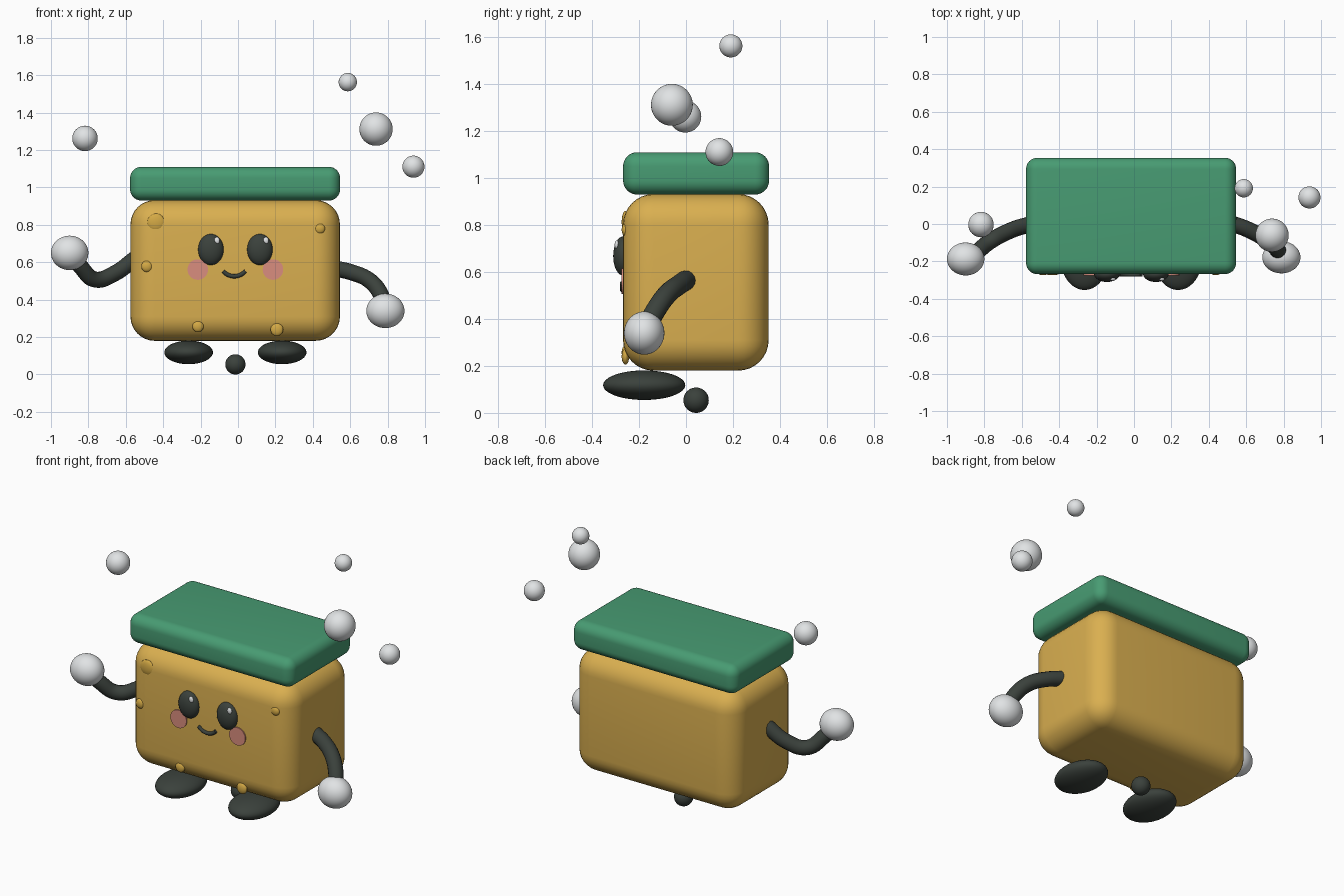
import bpy, math

if "Cube" in bpy.data.objects:
    bpy.data.objects.remove(bpy.data.objects["Cube"])

def material(name, rgb):
    m = bpy.data.materials.new(name)
    m.diffuse_color = (*rgb, 1)
    m.use_nodes = True
    m.node_tree.nodes["Principled BSDF"].inputs["Base Color"].default_value = m.diffuse_color
    return m

GOLD = material("golden_yellow", (0.70, 0.43, 0.08))
PORE = material("deep_gold", (0.66, 0.40, 0.06))
GREEN = material("green", (0.064, 0.33, 0.17))
DARK = material("charcoal", (0.043, 0.053, 0.045))
WHITE = material("soft_white", (0.75, 0.77, 0.78))
PINK = material("blush_pink", (0.70, 0.27, 0.21))

def finish(ob, name, mat):
    ob.name = name
    ob.data.materials.clear()
    ob.data.materials.append(mat)
    return ob

def rounded_box(name, lo, hi, radius, mat):
    mid = [(a + b) / 2 for a, b in zip(lo, hi)]
    bpy.ops.mesh.primitive_cube_add(size=1, location=mid)
    ob = finish(bpy.context.object, name, mat)
    ob.scale = [b - a for a, b in zip(lo, hi)]
    bpy.ops.object.transform_apply(location=False, rotation=False, scale=True)
    bev = ob.modifiers.new("round_edges", 'BEVEL')
    bev.width, bev.segments = radius, 8
    bpy.ops.object.modifier_apply(modifier=bev.name)
    bpy.ops.object.shade_smooth_by_angle(angle=math.radians(40))
    return ob

def ellipsoid(name, loc, radii, mat):
    bpy.ops.mesh.primitive_uv_sphere_add(segments=40, ring_count=24, radius=1, location=loc)
    ob = finish(bpy.context.object, name, mat)
    ob.scale = radii
    bpy.ops.object.transform_apply(location=False, rotation=False, scale=True)
    bpy.ops.object.shade_smooth()
    return ob

def tube(name, points, radius, mat):
    cu = bpy.data.curves.new(name, 'CURVE')
    cu.dimensions = '3D'
    cu.bevel_depth, cu.bevel_resolution = radius, 6
    cu.use_fill_caps = True
    cu.resolution_u = 10
    sp = cu.splines.new('BEZIER')
    sp.bezier_points.add(len(points) - 1)
    for bp, p in zip(sp.bezier_points, points):
        bp.co = p
        bp.handle_left_type = bp.handle_right_type = 'AUTO'
    ob = bpy.data.objects.new(name, cu)
    bpy.context.collection.objects.link(ob)
    bpy.ops.object.select_all(action='DESELECT')
    ob.select_set(True)
    bpy.context.view_layer.objects.active = ob
    bpy.ops.object.convert(target='MESH')
    ob = finish(bpy.context.object, name, mat)
    bpy.ops.object.shade_smooth_by_angle(angle=math.radians(50))
    return ob

FRONT = -0.268   # front face of the body
CX = -0.014      # centre line of the body

# Body and lid
rounded_box("body", (-0.575, FRONT, 0.18), (0.545, 0.352, 0.932), 0.13, GOLD)
rounded_box("lid", (-0.577, FRONT, 0.93), (0.546, 0.354, 1.11), 0.06, GREEN)

# Face and feet, repeated on both sides
for side, s in (("left", -1), ("right", 1)):
    ex = CX + s * 0.131
    ellipsoid(side + "_eye", (ex, FRONT, 0.668), (0.068, 0.042, 0.083), DARK)
    ellipsoid(side + "_eye_glint", (ex + 0.032, FRONT - 0.027, 0.716),
              (0.015, 0.009, 0.019), WHITE)
    bpy.ops.mesh.primitive_cylinder_add(vertices=40, radius=0.055, depth=0.008,
                                        location=(CX + s * 0.201, FRONT - 0.003, 0.561),
                                        rotation=(math.pi / 2, 0, 0))
    finish(bpy.context.object, side + "_cheek", PINK)
    ellipsoid(side + "_foot", (CX + s * 0.25, -0.178, 0.118), (0.13, 0.175, 0.063), DARK)

# Smile
smile = []
for i in range(7):
    a = math.radians(220 + 100 * i / 6)
    smile.append((CX - 0.006 + 0.078 * math.cos(a), FRONT - 0.003, 0.603 + 0.078 * math.sin(a)))
tube("mouth", smile, 0.011, DARK)

# Shallow pores on the front
for i, (x, z, r) in enumerate([(-0.438, 0.813, 0.047), (-0.487, 0.578, 0.03),
                               (-0.214, 0.257, 0.03), (0.208, 0.24, 0.034),
                               (0.437, 0.78, 0.028)]):
    ellipsoid(f"pore_{i + 1}", (x, -0.258, z), (r, 0.016, r), PORE)

# Small ball underneath
ellipsoid("bottom_ball", (-0.014, 0.043, 0.054), (0.054, 0.054, 0.054), DARK)

# Arms and hands
tube("left_arm", [(-0.55, 0.0, 0.62), (-0.66, -0.035, 0.54), (-0.765, -0.09, 0.508),
                  (-0.84, -0.15, 0.575), (-0.88, -0.18, 0.63)], 0.043, DARK)
ellipsoid("left_hand", (-0.9, -0.187, 0.65), (0.1, 0.088, 0.092), WHITE)
tube("right_arm", [(0.53, 0.0, 0.565), (0.61, -0.03, 0.545), (0.70, -0.08, 0.505),
                   (0.76, -0.13, 0.435), (0.785, -0.17, 0.36)], 0.043, DARK)
ellipsoid("right_hand", (0.788, -0.178, 0.34), (0.102, 0.086, 0.092), WHITE)

# Floating bubbles
for i, (x, y, z, r) in enumerate([(-0.818, -0.003, 1.262, 0.068), (0.738, -0.06, 1.312, 0.089),
                                  (0.938, 0.142, 1.111, 0.059), (0.587, 0.191, 1.563, 0.049)]):
    ellipsoid(f"bubble_{i + 1}", (x, y, z), (r, r, r), WHITE)
